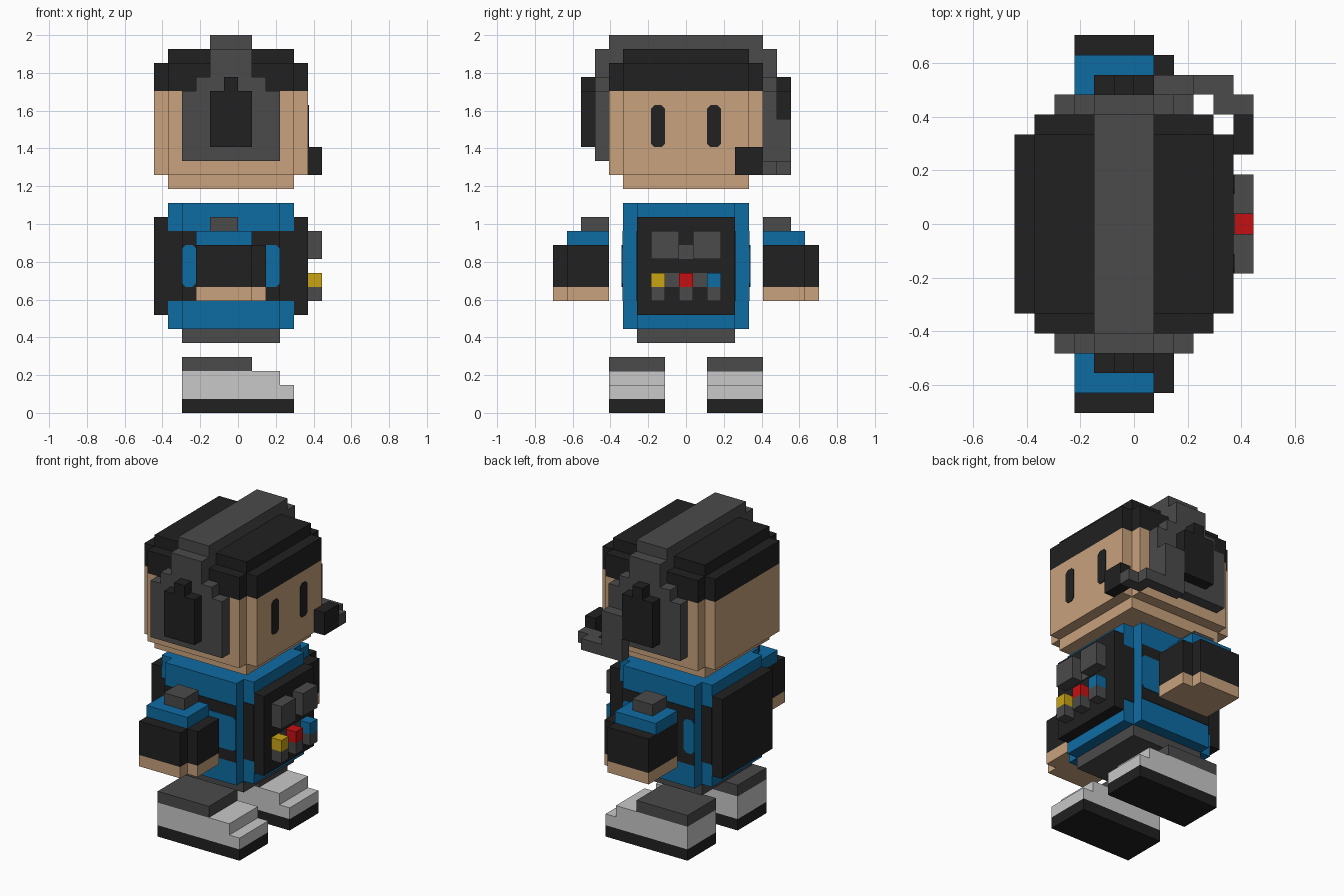
import bpy, bmesh

if "Cube" in bpy.data.objects:
    bpy.data.objects.remove(bpy.data.objects["Cube"])

U = 2 / 27  # one block


def material(name, r, g, b):
    m = bpy.data.materials.new(name)
    m.diffuse_color = (r, g, b, 1)
    m.use_nodes = True
    m.node_tree.nodes["Principled BSDF"].inputs["Base Color"].default_value = m.diffuse_color
    return m


BLACK = material("black", .015, .015, .015)
GRAY = material("dark gray", .069, .069, .069)
LIGHT = material("light gray", .58, .58, .58)
SKIN = material("skin", .58, .36, .205)
BLUE = material("blue", .0045, .15, .366)
RED = material("red", .56, .005, .006)
YELLOW = material("yellow", .58, .37, .007)


def prism(name, pts, lo, hi, mat, axis=2):
    """Extrude an outline along an axis; all values are in blocks."""
    bm = bmesh.new()

    def ring(h):
        out = []
        for p in pts:
            c = list(p)
            c.insert(axis, h)
            out.append(bm.verts.new([v * U for v in c]))
        return out
    a, b = ring(lo), ring(hi)
    bm.faces.new(a)
    bm.faces.new(b)
    for i in range(len(a)):
        j = (i + 1) % len(a)
        bm.faces.new((a[i], a[j], b[j], b[i]))
    bmesh.ops.recalc_face_normals(bm, faces=bm.faces)
    me = bpy.data.meshes.new(name)
    bm.to_mesh(me)
    bm.free()
    me.materials.append(mat)
    ob = bpy.data.objects.new(name, me)
    bpy.context.collection.objects.link(ob)
    return ob


def box(name, x0, x1, y0, y1, z0, z1, mat):
    return prism(name, [(x0, y0), (x1, y0), (x1, y1), (x0, y1)], z0, z1, mat)


def notched(x0, x1, y0, y1):
    """Rectangle with a one-block notch in every corner."""
    return [(x0 + 1, y0), (x1 - 1, y0), (x1 - 1, y0 + 1), (x1, y0 + 1),
            (x1, y1 - 1), (x1 - 1, y1 - 1), (x1 - 1, y1), (x0 + 1, y1),
            (x0 + 1, y1 - 1), (x0, y1 - 1), (x0, y0 + 1), (x0 + 1, y0 + 1)]


def chamfered(a0, a1, b0, b1, c=.25):
    """Rectangle with small cut corners."""
    return [(a0 + c, b0), (a1 - c, b0), (a1, b0 + c), (a1, b1 - c),
            (a1 - c, b1), (a0 + c, b1), (a0, b1 - c), (a0, b0 + c)]


# Head and hair
head = notched(-6, 5, -5.5, 5.5)
box("chin", -5, 4, -4.5, 4.5, 16, 17, SKIN)
prism("head", head, 17, 23, SKIN)
prism("hair", head, 23, 25, BLACK)
box("hair_top", -5, 4, -4.5, 4.5, 25, 26, BLACK)

# Headphone band over the top
box("headband", -2, 1, -5.5, 5.5, 26, 27, GRAY)

# Torso with front and back panels
prism("torso", notched(-5, 4, -4.5, 4.5), 6, 15, BLUE)
box("waist", -4, 3, -3.5, 3.5, 5, 6, GRAY)
box("chest_panel", 4, 5, -3.5, 3.5, 7, 14, BLACK)
box("back_panel", -6, -5, -3.5, 3.5, 7, 14, BLACK)

# Chest controls
for i, (y, mat) in enumerate([(-2, YELLOW), (0, RED), (2, BLUE)]):
    box(f"button_{i}", 5, 6, y - .5, y + .5, 9, 10, mat)
    box(f"button_base_{i}", 5, 6, y - .5, y + .5, 8, 9, GRAY)
box("badge_bridge", 5, 5.08, -.5, .5, 11, 12, GRAY)

# Paired parts
for s, side in ((-1, "right"), (1, "left")):
    def pair(name, x0, x1, y0, y1, z0, z1, mat):
        box(f"{side}_{name}", x0, x1, s * y0, s * y1, z0, z1, mat)

    # eye plates
    prism(f"{side}_eye", chamfered(*sorted((s * 1.5, s * 2.5)), 19, 22), 5, 5.06, BLACK, 0)

    # headphone side strap and ear cup
    pair("band_corner", -2, 1, 4.5, 6.5, 25, 26, GRAY)
    pair("band_side", -2, 1, 5.5, 6.5, 24, 25, GRAY)
    pair("ear_cup_top", -3, 2, 5.5, 6.5, 23, 24, GRAY)
    pair("ear_cup", -4, 3, 5.5, 6.5, 18, 23, GRAY)
    pair("ear_cover", -2, 1, 6.5, 7.5, 19, 23, BLACK)
    pair("ear_cover_tip", -1, 0, 6.5, 7.5, 23, 24, BLACK)

    # black side panels with blue inserts
    pair("side_plate", -4, 3, 4.5, 4.55, 8, 13, BLACK)
    for x in (-5, 3):
        pair("corner_plate", x, x + 1, 3.5, 3.55, 8, 13, BLACK)
    for x0, x1 in ((-4, -3), (0, 3)):
        prism(f"{side}_side_insert", chamfered(x0, x1, 9, 12), s * 4.5, s * 4.6, BLUE, 1)

    # chest badges
    pair("badge", 5, 6, .5, 2.5, 11, 13, GRAY)
    pair("button_link", 5, 5.08, .5, 1.5, 9, 10, GRAY)

    # arm
    arm = [(x, s * y) for x, y in
           ((-3, 5.5), (2, 5.5), (2, 8.5), (1, 8.5), (1, 9.5), (-3, 9.5))]
    prism(f"{side}_hand", arm, 8, 9, SKIN)
    prism(f"{side}_sleeve", arm, 9, 12, BLACK)
    pair("shoulder", -3, 1, 5.5, 8.5, 12, 13, BLUE)
    pair("shoulder_cap", -2, 0, 5.5, 7.5, 13, 14, GRAY)

    # shoe
    pair("sole", -4, 4, 1.5, 5.5, 0, 1, BLACK)
    pair("shoe", -4, 4, 1.5, 5.5, 1, 2, LIGHT)
    pair("shoe_upper", -4, 3, 1.5, 5.5, 2, 3, LIGHT)
    pair("ankle", -4, 1, 1.5, 5.5, 3, 4, GRAY)

# Microphone arm on the left ear
prism("mic_arm", [(1, 17), (5, 17), (5, 18), (3, 18), (3, 19), (3, 21), (1, 21)], 6.5, 7.5, GRAY, 1)
box("mic_elbow", 4, 6, 5.5, 6.5, 17, 18, GRAY)
box("microphone", 5, 6, 3.5, 5.5, 17, 19, BLACK)
